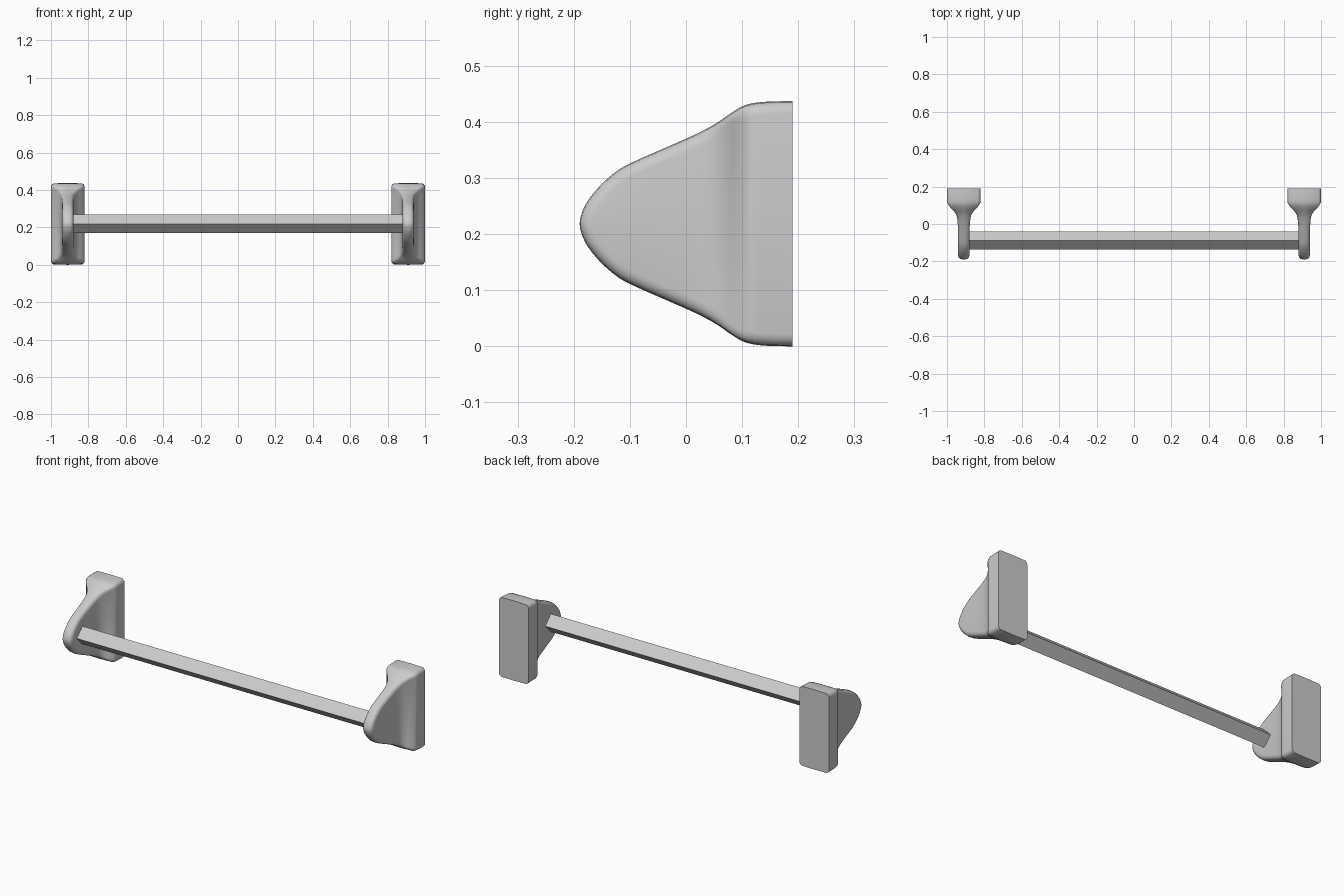
import bpy, bmesh, math
from mathutils import Vector

if "Cube" in bpy.data.objects:
    bpy.data.objects.remove(bpy.data.objects["Cube"])

ZC = 0.2185      # height of the bar axis / bracket centre
R = 0.022        # rounding radius of the bracket rim
STEPS = 8        # segments across the rounded rim

# Upper half of the bracket outline: y, half height, half width
HALF = [(0.19, 0.2185, 0.09), (0.15, 0.2178, 0.09), (0.12, 0.215, 0.09),
        (0.10, 0.209, 0.086), (0.08, 0.197, 0.073), (0.06, 0.183, 0.054),
        (0.04, 0.171, 0.041), (0.01, 0.156, 0.034), (-0.04, 0.134, 0.031),
        (-0.09, 0.112, 0.03), (-0.12, 0.096, 0.03), (-0.15, 0.071, 0.03),
        (-0.175, 0.041, 0.03), (-0.186, 0.018, 0.03)]


def smooth_curve(pts, n=3):
    """Catmull-Rom curve through the points."""
    p = [Vector(q) for q in pts]
    p = [2 * p[0] - p[1]] + p + [2 * p[-1] - p[-2]]
    out = []
    for i in range(1, len(p) - 2):
        a, b, c, d = p[i - 1:i + 3]
        for k in range(n):
            t = k / n
            out.append(0.5 * (2 * b + (c - a) * t + (2 * a - 5 * b + 4 * c - d) * t * t
                              + (3 * b - a - 3 * c + d) * t ** 3))
    return out + [p[-2]]


def make_object(name, bm, angle=None):
    bmesh.ops.recalc_face_normals(bm, faces=bm.faces)
    me = bpy.data.meshes.new(name)
    bm.to_mesh(me)
    bm.free()
    ob = bpy.data.objects.new(name, me)
    bpy.context.collection.objects.link(ob)
    if angle:
        bpy.context.view_layer.objects.active = ob
        ob.select_set(True)
        bpy.ops.object.shade_smooth_by_angle(angle=math.radians(angle))
        ob.select_set(False)
    return ob


def bracket(name, cx):
    outline = smooth_curve(HALF + [(-0.1895, 0, 0.03)] + [(y, -h, w) for y, h, w in reversed(HALF)])
    n = len(outline)
    bm = bmesh.new()
    rows = []
    # Rounded rim swept along the outline
    for i, (y, h, w) in enumerate(outline):
        tan = outline[min(i + 1, n - 1)] - outline[max(i - 1, 0)]
        inward = Vector((tan.y, -tan.x)).normalized()
        inward *= -1 if inward.dot(Vector((0.1 - y, -h))) < 0 else 1
        if i in (0, n - 1):
            inward = Vector((0, -math.copysign(1, h)))
        row = []
        for k in range(STEPS + 1):
            a = math.pi * (k / STEPS - 0.5)
            off = R * (1 - math.cos(a))
            x = math.copysign(w - R, math.sin(a)) if k != STEPS / 2 else 0
            row.append(bm.verts.new((cx + x + R * math.sin(a), y + inward.x * off,
                                     ZC + h + inward.y * off)))
        rows.append(row)
    for r0, r1 in zip(rows, rows[1:]):
        for k in range(STEPS):
            bm.faces.new((r0[k], r0[k + 1], r1[k + 1], r1[k]))
    # Side walls joining the upper and lower rim
    for k in (0, STEPS):
        for i in range(n // 2):
            j = n - 1 - i
            loop = [rows[i][k], rows[i + 1][k], rows[j - 1][k], rows[j][k]]
            bm.faces.new(list(dict.fromkeys(loop)))
    # Flat back against the wall
    bm.faces.new(rows[0] + rows[-1][::-1])
    return make_object(name, bm, 40)


for side, cx in (("left", -0.91), ("right", 0.91)):
    bracket(side + "_bracket", cx)

# Square bar turned on its edge
bm = bmesh.new()
ends = [[bm.verts.new((x, -0.088 + 0.049 * math.cos(a), ZC + 0.049 * math.sin(a)))
         for a in (0, math.pi / 2, math.pi, 1.5 * math.pi)] for x in (-0.885, 0.885)]
for e in ends:
    bm.faces.new(e)
for k in range(4):
    m = (k + 1) % 4
    bm.faces.new((ends[0][k], ends[0][m], ends[1][m], ends[1][k]))
make_object("towel_bar", bm)
